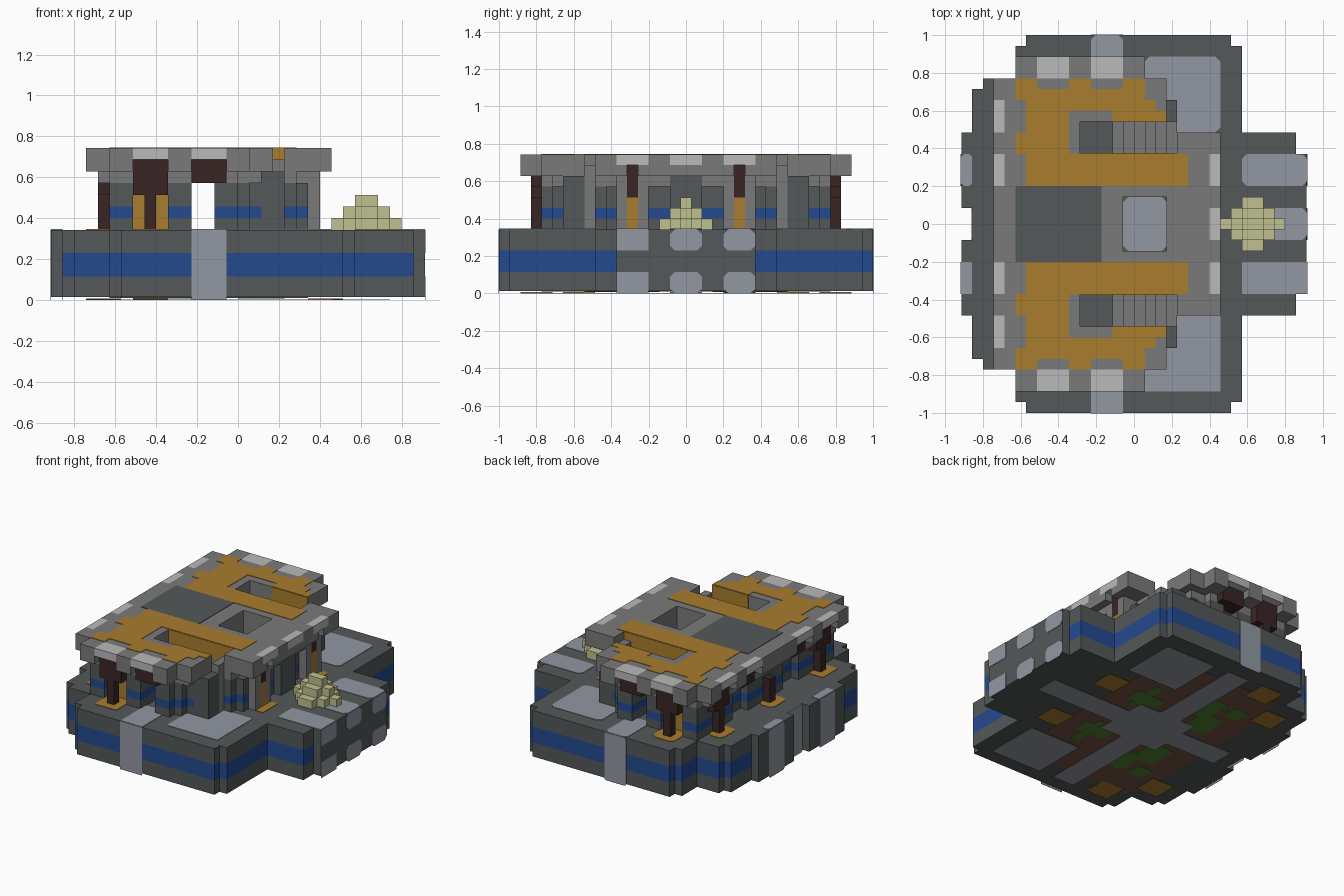
import bpy, bmesh

old = bpy.data.objects.get("Cube")
if old:
    bpy.data.objects.remove(old)

V = 2 / 35      # one block
T = 0.06        # plate thickness, in blocks


def material(name, hexa):
    rgb = [int(hexa[i:i + 2], 16) / 255 for i in (0, 2, 4)]
    lin = [c / 12.92 if c < 0.04 else ((c + 0.055) / 1.055) ** 2.4 for c in rgb]
    m = bpy.data.materials.new(name)
    m.use_nodes = True
    m.diffuse_color = (*lin, 1)
    m.node_tree.nodes["Principled BSDF"].inputs["Base Color"].default_value = (*lin, 1)
    return m


DARK = material("dark slate", "535858")
PALE = material("pale paving", "9297A2")
BLUE = material("blue band", "234A8F")
GRAY = material("mid gray stone", "7A7A7A")
LIGHT = material("light gray stone", "BABABA")
GOLD = material("gold", "A97C2E")
BROWN = material("dark brown wood", "3A2525")
STRAW = material("straw yellow", "C0C18E")
EARTH = material("brown earth", "75513F")
GREEN = material("green moss", "4E8030")


def finish(name, bm, mats):
    me = bpy.data.meshes.new(name)
    bm.to_mesh(me)
    bm.free()
    for m in mats:
        me.materials.append(m)
    ob = bpy.data.objects.new(name, me)
    bpy.context.collection.objects.link(ob)
    return ob


def cells(rects):
    """Block columns of rectangles (x0, x1, first row, last row), mirrored in y."""
    return {(i, s * j) for x0, x1, r0, r1 in rects for i in range(x0, x1)
            for j in range(r0, r1 + 1) for s in (1, -1)}


def plan(name, mat, z0, z1, rects, cut=()):
    """Extrude a floor plan of blocks, keeping only outer faces."""
    area = cells(rects) - cells(cut)
    bm = bmesh.new()
    known = {}

    def vert(x, y, z):
        key = (x, y, z)
        if key not in known:
            known[key] = bm.verts.new((x * V, (y - 0.5) * V, z * V))
        return known[key]

    for i, j in area:
        ring = [(i, j), (i + 1, j), (i + 1, j + 1), (i, j + 1)]
        bm.faces.new([vert(*p, z1) for p in ring])
        bm.faces.new([vert(*p, z0) for p in reversed(ring)])
        for k, (dx, dy) in enumerate([(0, -1), (1, 0), (0, 1), (-1, 0)]):
            if (i + dx, j + dy) not in area:
                a, b = ring[k], ring[(k + 1) % 4]
                bm.faces.new([vert(*a, z0), vert(*b, z0), vert(*b, z1), vert(*a, z1)])
    bmesh.ops.dissolve_limit(bm, angle_limit=0.01, verts=bm.verts, edges=bm.edges)
    return finish(name, bm, [mat])


def patch(name, mat, x, y, z, chamfer=0.45, mirror=True):
    """Thin plate with cut corners; ranges in blocks."""
    for s in ((1, -1) if mirror else (1,)):
        bm = bmesh.new()
        bmesh.ops.create_cube(bm, size=1)
        size = [r[1] - r[0] for r in (x, y, z)]
        thin = size.index(min(size))
        for v in bm.verts:
            for k, r in enumerate((x, y, z)):
                v.co[k] = V * ((r[0] + r[1]) / 2 + v.co[k] * size[k])
            if s < 0:
                v.co.y = -v.co.y
        edges = [e for e in bm.edges
                 if all(abs(e.verts[0].co[k] - e.verts[1].co[k]) < 1e-6
                        for k in range(3) if k != thin)]
        bmesh.ops.bevel(bm, geom=edges, offset=chamfer * V, segments=1, affect='EDGES')
        bmesh.ops.recalc_face_normals(bm, faces=bm.faces)
        finish(name, bm, [mat])


# Base platform in three courses, the middle one banded in blue
base = [(-10, 9, 0, 17), (-11, 10, 0, 16), (-14, 10, 0, 13), (-15, 10, 0, 12),
        (-16, 15, 0, 8), (10, 16, 0, 6)]
notch = [(-16, -15, 0, 1)]
plan("base_lower", DARK, 4 * T, 2, base, notch)
plan("base_upper", DARK, 4, 6, base, notch)
band = plan("base_band", BLUE, 2, 4, base, notch)
band.data.materials.append(DARK)
for f in band.data.polygons:
    f.material_index = int(abs(f.center.x) > 15.1 * V)

# Paving on the platform top and edges
top = (6, 6 + T)
patch("side_paving", PALE, (1, 8), (8.5, 15.5), top)
patch("walkway_end", PALE, (-4, -1), (12.5, 17.5), top)
patch("walkway_face", PALE, (-4, -1), (17.5, 17.5 + T), (0, 6), 0.2)
patch("room_floor", PALE, (-1, 3), (-2.5, 2.5), top, mirror=False)
for y, both in (((3.5, 6.5), True), ((-1.5, 1.5), False)):
    patch("porch_paving", PALE, (10, 16), y, top, mirror=both)
    for z in ((0, 2), (4, 6)):
        patch("porch_face", PALE, (16, 16 + T), y, z, mirror=both)
    edge = -16 if both else -15
    patch("rear_column", PALE, (edge - T, edge), y, (0, 6), 0.2, both)
patch("rear_paving", PALE, (-16, -15), (3.5, 6.5), top, 0.3)

# Underside layers
cross = [(-4, -1, 0, 15), (-13, 13, 0, 1), (-6, 2, 0, 3), (1, 8, 9, 15)]
plan("under_earth", EARTH, 3 * T, 4 * T, [(-11, 6, 2, 8), (-10, 1, 9, 13)])
plan("under_moss", GREEN, 2 * T, 3 * T,
     [(-8, -5, 3, 6), (-6, -4, 6, 9), (0, 4, 4, 5), (2, 3, 3, 7), (-9, -7, 8, 9)])
plan("under_gold", GOLD, T, 2 * T,
     [(-9, -6, 13, 15), (-13, -10, 9, 11), (-13, -10, 0, 1), (6, 9, 4, 6)])
plan("under_paving", PALE, 0, T, cross)

# Walls with a blue course, a through passage, a room and stair wells
walls = [(-11, -4, 0, 13), (-2, 0, 0, 13)] + [(-2, k, 0, 13 - k) for k in range(1, 7)]
well = (-5, 4, 7, 9)
openings = [well, (-2, 3, 0, 2), (-9, -6, 12, 13), (-5, -4, 0, 9), (-11, -10, 4, 6)]
for name, mat, z0, z1 in (("wall_foot", DARK, 6, 7), ("wall_band", BLUE, 7, 8),
                          ("wall_head", DARK, 8, 10)):
    plan(name, mat, z0, z1, walls, openings)
plan("wall_buttress", DARK, 6, 11, [(2, 4, 10, 11), (6, 7, 0, 1)])
plan("porch_columns", GRAY, 6, 11, [(6, 7, 4, 4), (6, 7, 6, 6)])
plan("porch_gold_posts", GOLD, 6, 9, [(6, 7, 5, 5)])
plan("porch_post_heads", BROWN, 9, 12, [(6, 7, 5, 5)])
plan("gold_panels", GOLD, 6, 9, [(-9, -6, 12, 12)])

# Wooden posts on gold footings, with brackets under the eaves
posts = [(-8, -7, 14, 14), (-12, -11, 10, 10), (-12, -11, 0, 0)]
plan("posts", BROWN, 6, 9, posts)
patch("front_footing", GOLD, (-9, -6), (12.5, 15.5), top)
patch("rear_footing", GOLD, (-13, -11), (8.5, 11.5), top)
patch("rear_middle_footing", GOLD, (-13, -11), (-1.5, 1.5), top, mirror=False)
patch("porch_footing", GOLD, (7, 8), (3.5, 6.5), top, 0.3)
plan("post_brackets", BROWN, 9, 12, [(-9, -6, 12, 14), (-12, -11, 9, 11)])
plan("passage_brackets", BROWN, 10, 12, [(-4, -1, 13, 14), (-12, -11, 4, 6)])

# Stairs rising from the passage to the roof
for i in range(6):
    plan("stair_step", GRAY, 6, 7 + i, [(i - 2, i - 1, 7, 9)])

# Roof: lower tier, slab, gold decks, dark middle and light edge blocks
skylight = (-1, 3, 0, 2)
recess = [(-9, -6, 12, 15), (-4, -1, 13, 15), (-13, -11, 9, 11), (-13, -11, 4, 6),
          (6, 8, 5, 5)]
roof = [(-13, 8, 0, 8), (-13, 4, 0, 9), (-13, 3, 0, 13), (-11, 1, 0, 15)]
gold = [(-11, 5, 4, 6), (-11, -6, 4, 13), (-6, 1, 11, 13), (-2, 3, 10, 10), (1, 2, 11, 11)]
laps = [(-9, -6, 13, 13), (-4, -1, 13, 13), (-11, -10, 9, 11), (-11, -10, 4, 6)]
middle = [(-11, -3, 0, 3)]
crenels = [(-9, -6, 14, 15), (-4, -1, 14, 15), (-13, -12, 9, 11), (-13, -12, 4, 6),
           (7, 8, 4, 6), (7, 8, 0, 1)]
gold_cut = laps + [well]
plan("roof_tier", GRAY, 10, 11,
     [(-12, 7, 0, 6), (-12, 5, 0, 8), (-12, 2, 0, 12), (-11, 0, 0, 13)],
     [well, skylight, (6, 7, 0, 1)] + recess)
plan("roof_slab", GRAY, 11, 12, roof, [well, skylight] + recess)
plan("roof_top", GRAY, 12, 13, roof, [well, skylight] + crenels)
plan("roof_gold", GOLD, 13, 13 + T, gold, gold_cut)
plan("roof_middle", DARK, 13, 13 + T, middle)
plan("roof_crenels", LIGHT, 12, 13, crenels)
patch("well_lining", GOLD, (-5, 4), (6.5, 6.5 + T), (11, 13), 0.01)
patch("well_lining_outer", GOLD, (-2, 3), (9.5 - T, 9.5), (11, 13), 0.01)

# Stepped heap on the porch
for z, n in ((6, 3), (7, 2), (8, 1)):
    plan("heap_layer", STRAW, z, z + 1, [(11 - n + k, 11 + n - k, 0, k) for k in range(n)])
